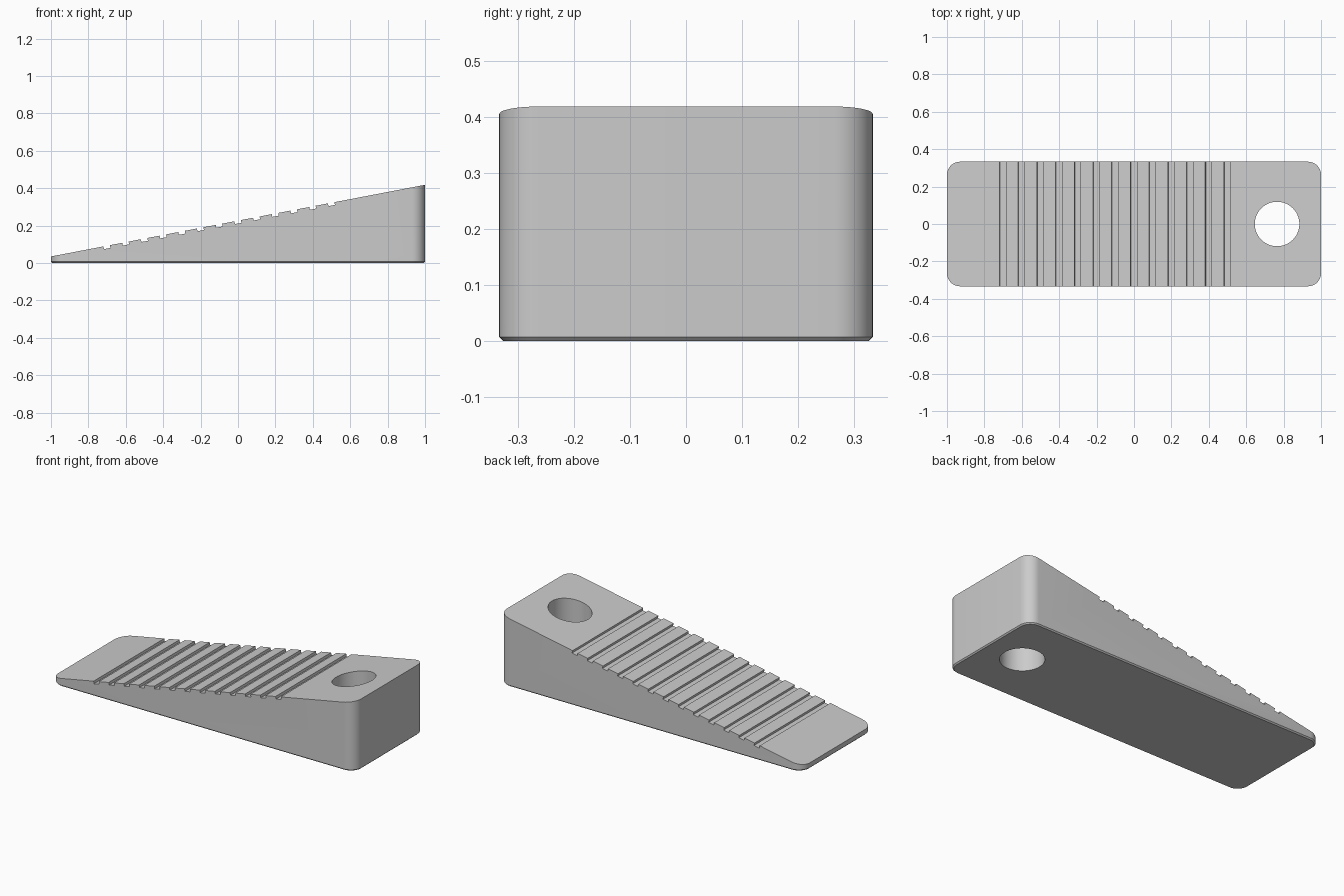
import bpy, bmesh, math
from mathutils import Matrix

cube = bpy.data.objects.get("Cube")
if cube:
    bpy.data.objects.remove(cube, do_unlink=True)

HALF_X, HALF_Y, RADIUS = 1.0, 0.333, 0.07
LOW, HIGH = 0.035, 0.418
SLOPE = (HIGH - LOW) / 2
ANGLE = math.atan(SLOPE)
CHAMFER = 0.007

grey = bpy.data.materials.new("grey")
grey.use_nodes = True
colour = (0.6, 0.6, 0.6, 1)
grey.diffuse_color = colour
grey.node_tree.nodes["Principled BSDF"].inputs["Base Color"].default_value = colour


def top_z(x):
    return LOW + (x + HALF_X) * SLOPE


def make_object(name, bm):
    bmesh.ops.recalc_face_normals(bm, faces=bm.faces)
    mesh = bpy.data.meshes.new(name)
    bm.to_mesh(mesh)
    bm.free()
    mesh.materials.append(grey)
    obj = bpy.data.objects.new(name, mesh)
    bpy.context.collection.objects.link(obj)
    return obj


def outline(inset, steps=10):
    """Rounded rectangle, shrunk by inset."""
    points = []
    for corner, (sx, sy) in enumerate([(1, 1), (-1, 1), (-1, -1), (1, -1)]):
        for i in range(steps + 1):
            a = math.pi / 2 * (corner + i / steps)
            r = RADIUS - inset
            points.append((sx * (HALF_X - RADIUS) + r * math.cos(a),
                           sy * (HALF_Y - RADIUS) + r * math.sin(a)))
    return points


# Wedge body with a sloping top and a chamfered base
bm = bmesh.new()
rings = [[bm.verts.new((x, y, 0)) for x, y in outline(CHAMFER)],
         [bm.verts.new((x, y, CHAMFER)) for x, y in outline(0)],
         [bm.verts.new((x, y, top_z(x))) for x, y in outline(0)]]
for a, b in zip(rings, rings[1:]):
    for i in range(len(a)):
        j = (i + 1) % len(a)
        bm.faces.new((a[i], a[j], b[j], b[i]))
bm.faces.new(rings[0][::-1])
bm.faces.new(rings[-1])
wedge = make_object("door_wedge", bm)

# Grip grooves, cut square to the slope
bm = bmesh.new()
for i in range(13):
    x = -0.702 + 0.1 * i
    place = Matrix.Translation((x, 0, top_z(x))) @ Matrix.Rotation(-ANGLE, 4, 'Y')
    bmesh.ops.create_cube(bm, size=1, matrix=place @ Matrix.Diagonal((0.035, 1, 0.03, 1)))
grooves = make_object("groove_cutter", bm)

# Round hanging hole
bm = bmesh.new()
bmesh.ops.create_cone(bm, cap_ends=True, segments=64, radius1=0.119, radius2=0.119,
                      depth=2, matrix=Matrix.Translation((0.765, 0, 0)))
hole = make_object("hole_cutter", bm)

bpy.ops.object.select_all(action='DESELECT')
bpy.context.view_layer.objects.active = wedge
wedge.select_set(True)
for cutter in (grooves, hole):
    mod = wedge.modifiers.new(cutter.name, 'BOOLEAN')
    mod.operation = 'DIFFERENCE'
    mod.solver = 'EXACT'
    mod.object = cutter
    bpy.ops.object.modifier_apply(modifier=mod.name)
    bpy.data.objects.remove(cutter, do_unlink=True)
bpy.ops.object.shade_smooth_by_angle(angle=math.radians(30))
